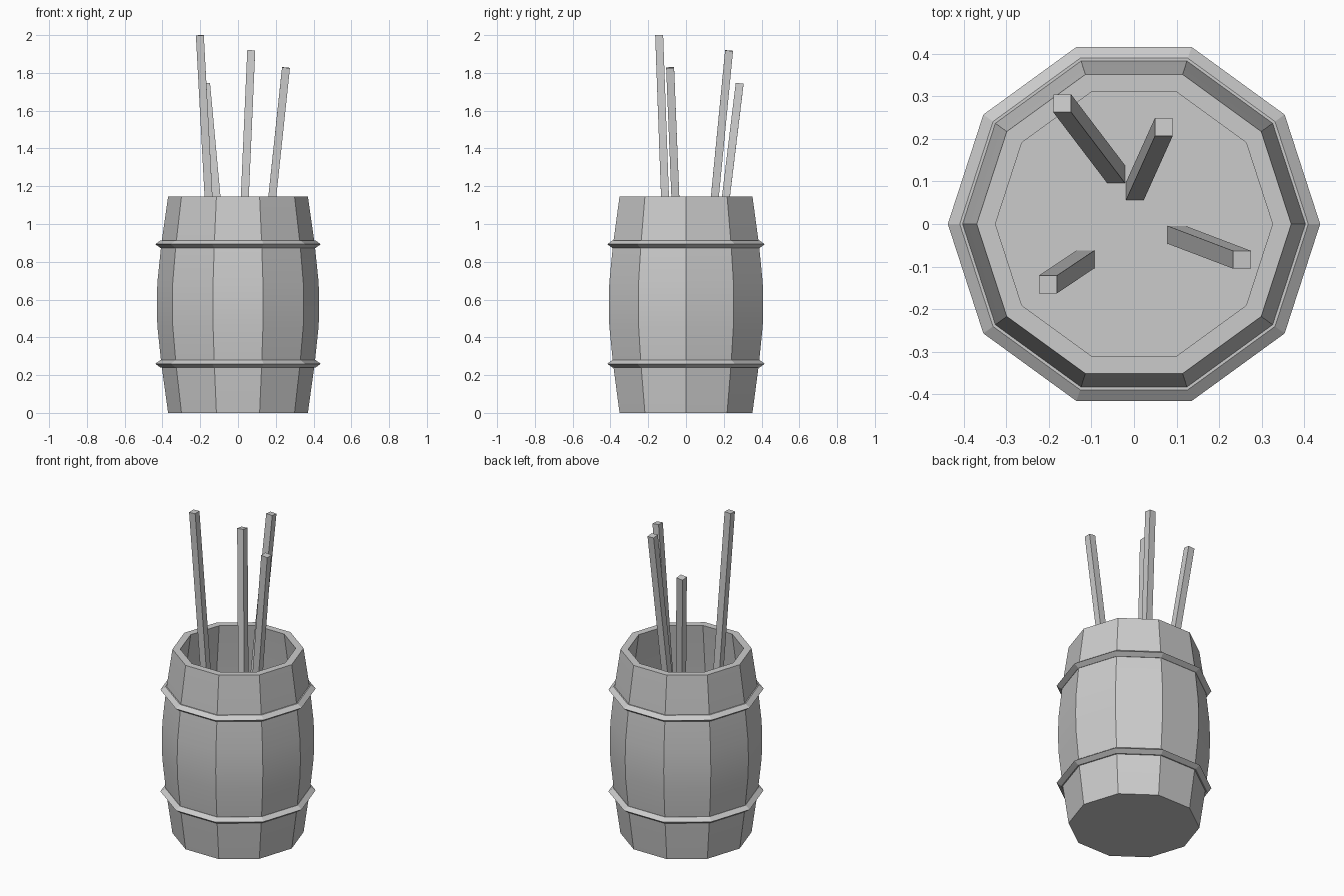
import bpy, bmesh, math
from mathutils import Vector, Matrix

if "Cube" in bpy.data.objects:
    bpy.data.objects.remove(bpy.data.objects["Cube"])

SIDES = 10


def finish(bm, name, angle=None):
    bmesh.ops.recalc_face_normals(bm, faces=bm.faces)
    mesh = bpy.data.meshes.new(name)
    bm.to_mesh(mesh)
    bm.free()
    ob = bpy.data.objects.new(name, mesh)
    bpy.context.collection.objects.link(ob)
    if angle:
        bpy.ops.object.select_all(action='DESELECT')
        ob.select_set(True)
        bpy.context.view_layer.objects.active = ob
        bpy.ops.object.shade_smooth_by_angle(angle=math.radians(angle))
    return ob


def lathe(name, profile, closed=False, angle=None):
    """Turn an (r, z) profile into a ten-sided shell, capped or closed on itself."""
    bm = bmesh.new()
    rings = []
    for r, z in profile:
        rings.append([bm.verts.new((r * math.cos(math.tau * i / SIDES),
                                    r * math.sin(math.tau * i / SIDES), z))
                      for i in range(SIDES)])
    pairs = list(zip(rings, rings[1:]))
    if closed:
        pairs.append((rings[-1], rings[0]))
    else:
        bm.faces.new(rings[0])
        bm.faces.new(rings[-1])
    for a, b in pairs:
        for i in range(SIDES):
            j = (i + 1) % SIDES
            bm.faces.new((a[i], a[j], b[j], b[i]))
    return finish(bm, name, angle)


def stick(name, bottom, top, width=0.042):
    """Square rod between two points."""
    a, b = Vector(bottom), Vector(top)
    d = b - a
    rot = Vector((0, 0, 1)).rotation_difference(d).to_matrix().to_4x4()
    bm = bmesh.new()
    bmesh.ops.create_cube(bm, size=1, matrix=Matrix.Translation((a + b) / 2) @ rot
                          @ Matrix.Diagonal((width, width, d.length, 1)))
    return finish(bm, name)


# barrel: bulging outer wall, flat rim, inner wall down to the inner floor
WALL, FLOOR = 0.044, 0.37
outer = [(0.37, 0), (0.406, 0.26), (0.427, 0.46), (0.43, 0.572),
         (0.427, 0.69), (0.406, 0.893), (0.37, 1.145)]
inner = [(r - WALL, z) for r, z in reversed(outer) if z > FLOOR]
lathe("barrel", outer + inner + [(0.417 - WALL, FLOOR)], angle=30)

# hoops with a pointed outer edge
for name, z in (("lower_hoop", 0.26), ("upper_hoop", 0.893)):
    lathe(name, [(0.395, z - 0.02), (0.41, z - 0.02), (0.438, z),
                 (0.41, z + 0.02), (0.395, z + 0.02)], closed=True)

# sticks leaning in the barrel
ends = [((-0.042, 0.117), (-0.169, 0.284, 1.743)),
        ((0.002, 0.077), (0.07, 0.228, 1.918)),
        ((0.099, -0.025), (0.254, -0.084, 1.828)),
        ((-0.114, -0.083), (-0.202, -0.142, 1.999))]
for i, (low, top) in enumerate(ends):
    stick(f"stick_{i + 1}", (*low, FLOOR - 0.005), top)
